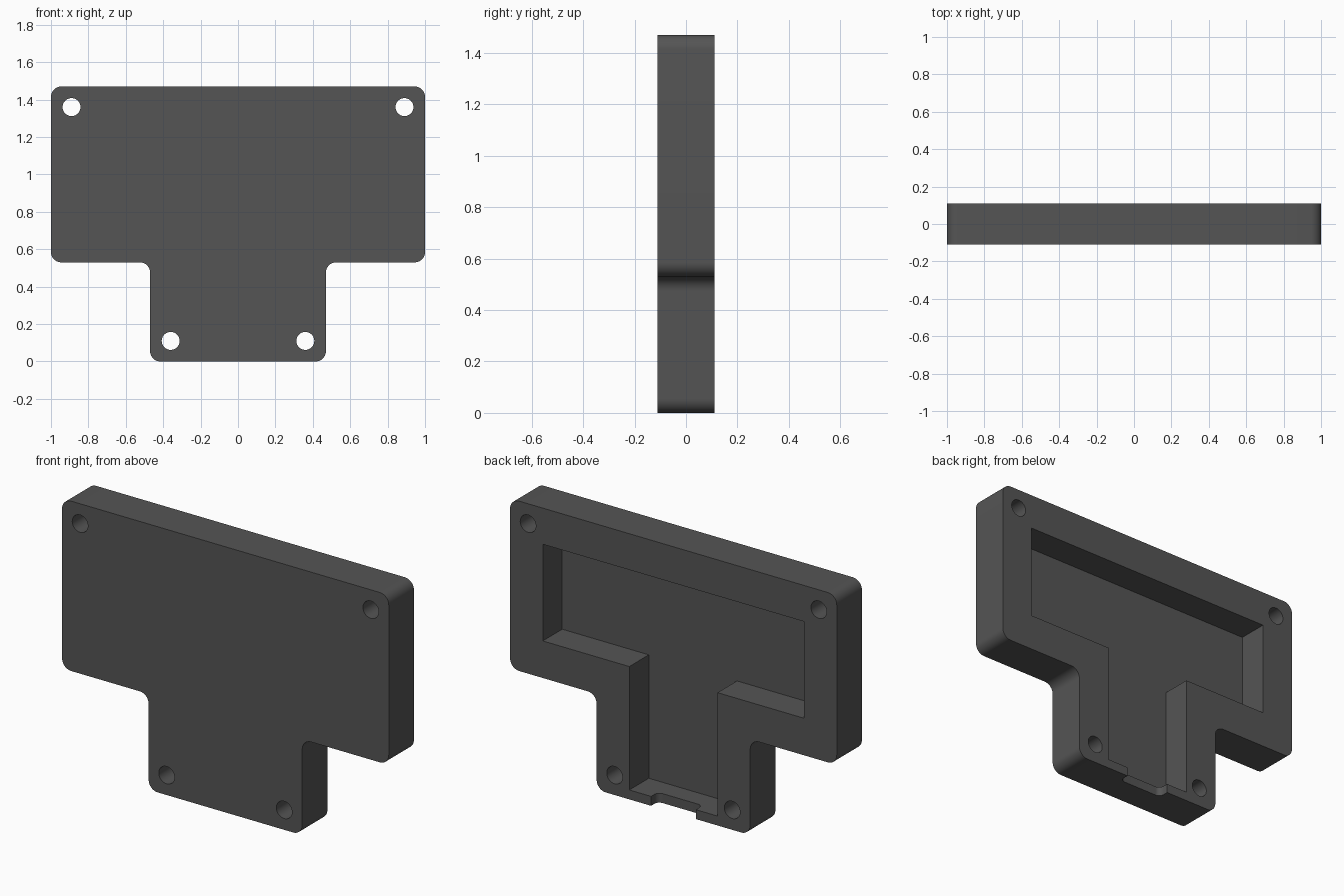
import bpy, bmesh, math
from mathutils import Vector

if "Cube" in bpy.data.objects:
    bpy.data.objects.remove(bpy.data.objects["Cube"])

HALF = 0.11          # half thickness
FLOOR = -0.06        # pocket floor height along y
SEG = 10             # steps per rounded corner

grey = bpy.data.materials.new("dark grey")
grey.diffuse_color = (0.09, 0.09, 0.09, 1)
grey.use_nodes = True
grey.node_tree.nodes["Principled BSDF"].inputs["Base Color"].default_value = grey.diffuse_color


def rounded(points):
    """Round each (a, b, radius) corner of a closed outline."""
    out = []
    for i, (a, b, r) in enumerate(points):
        p = Vector((a, b))
        if r == 0:
            out.append(p)
            continue
        u = (Vector(points[i - 1][:2]) - p).normalized()
        v = (Vector(points[(i + 1) % len(points)][:2]) - p).normalized()
        start, centre = p + u * r, p + (u + v) * r
        for k in range(SEG + 1):
            t = math.pi / 2 * k / SEG
            out.append(centre - v * r * math.cos(t) - u * r * math.sin(t))
    return out


def mirrored(half):
    """Complete a right-hand half outline across x = 0."""
    return half + [(-a, b, r) for a, b, r in reversed(half)]


def prism(name, outline, y0, y1):
    """Extrude an x-z outline along y."""
    bm = bmesh.new()
    face = bm.faces.new([bm.verts.new((p[0], y0, p[1])) for p in outline])
    ext = bmesh.ops.extrude_face_region(bm, geom=[face])["geom"]
    bmesh.ops.translate(bm, vec=(0, y1 - y0, 0),
                        verts=[g for g in ext if isinstance(g, bmesh.types.BMVert)])
    bmesh.ops.recalc_face_normals(bm, faces=bm.faces)
    mesh = bpy.data.meshes.new(name)
    bm.to_mesh(mesh)
    bm.free()
    mesh.materials.append(grey)
    ob = bpy.data.objects.new(name, mesh)
    bpy.context.collection.objects.link(ob)
    return ob


# T-shaped case with rounded corners
R = 0.055
case = prism("case", rounded(mirrored([
    (0.47, 0, R), (0.47, 0.53, R), (1, 0.53, R), (1, 1.47, R)])), -HALF, HALF)

# T-shaped pocket opening at the back
cutters = [prism("pocket_cutter", rounded(mirrored([
    (0.27, 0.052, 0), (0.27, 0.735, 0), (0.8, 0.735, 0), (0.8, 1.27, 0)])), FLOOR, 0.2)]

# Screw holes
for x, z in ((0.89, 1.36), (-0.89, 1.36), (0.36, 0.11), (-0.36, 0.11)):
    ring = [(x + 0.048 * math.cos(t * math.tau / 40), z + 0.048 * math.sin(t * math.tau / 40))
            for t in range(40)]
    cutters.append(prism("screw_hole_cutter", ring, -0.2, 0.2))

# Cable notch through the lower rim, with rounded inner corners
notch = prism("cable_notch_cutter", rounded(mirrored([
    (0.137, 0.05, 0.03), (0.137, 0.2, 0)])), -0.1, 0.08)
for v in notch.data.vertices:        # swap y and z so the notch runs vertically
    v.co = (v.co.x, v.co.z, v.co.y)
notch.data.flip_normals()
cutters.append(notch)

for cutter in cutters:
    cutter.hide_render = True
    mod = case.modifiers.new(cutter.name, "BOOLEAN")
    mod.operation = "DIFFERENCE"
    mod.solver = "EXACT"
    mod.object = cutter

# Apply the cuts, drop the helpers and shade
bpy.context.view_layer.objects.active = case
case.select_set(True)
for mod in list(case.modifiers):
    bpy.ops.object.modifier_apply(modifier=mod.name)
for cutter in cutters:
    bpy.data.objects.remove(cutter)
bpy.ops.object.shade_smooth_by_angle(angle=math.radians(30))
